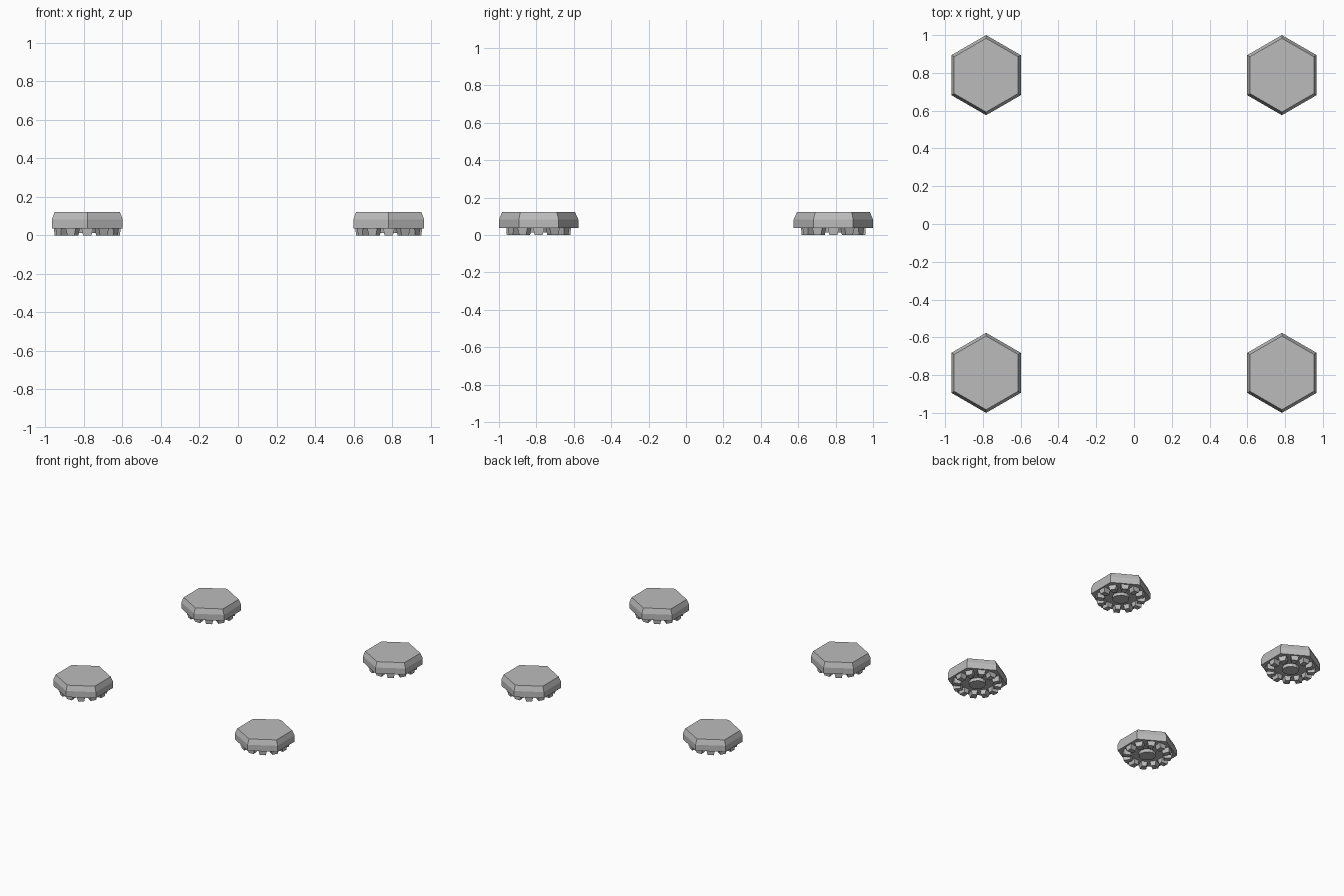
import bpy, bmesh, math
from mathutils import Matrix

if "Cube" in bpy.data.objects:
    bpy.data.objects.remove(bpy.data.objects["Cube"])

grey = bpy.data.materials.new("grey")
grey.diffuse_color = (0.5, 0.5, 0.5, 1)
grey.use_nodes = True
grey.node_tree.nodes["Principled BSDF"].inputs["Base Color"].default_value = grey.diffuse_color

CX, CY = 0.783, 0.788      # foot centres
R = 0.212                  # hexagon circumradius


def lathe(bm, profile, sides, turn):
    """Closed prism-like solid from (radius, z) rings."""
    rings = []
    for r, z in profile:
        rings.append([bm.verts.new((r * math.cos(turn + 2 * math.pi * i / sides),
                                    r * math.sin(turn + 2 * math.pi * i / sides), z))
                      for i in range(sides)])
    bm.faces.new(rings[0][::-1])
    bm.faces.new(rings[-1])
    for a, b in zip(rings, rings[1:]):
        for i in range(sides):
            j = (i + 1) % sides
            bm.faces.new((a[i], a[j], b[j], b[i]))


def stud(bm, angle):
    """Tread lug, tapering towards the ground."""
    m = Matrix.Rotation(angle, 4, 'Z') @ Matrix.Translation((0.145, 0, 0.02))
    made = bmesh.ops.create_cube(bm, size=1, matrix=Matrix.Diagonal((0.056, 0.062, 0.04, 1)))
    for v in made["verts"]:
        if v.co.z < 0:
            v.co.y *= 0.7
            v.co.x *= 0.9
        if v.co.x < 0:
            v.co.y *= 0.75
        v.co = m @ v.co


def finish(name, bm, x, y):
    bmesh.ops.recalc_face_normals(bm, faces=bm.faces)
    me = bpy.data.meshes.new(name)
    bm.to_mesh(me)
    bm.free()
    me.materials.append(grey)
    ob = bpy.data.objects.new(name, me)
    ob.location = (x, y, 0)
    bpy.context.collection.objects.link(ob)


for sx, side in ((-1, "left"), (1, "right")):
    for sy, end in ((-1, "front"), (1, "back")):
        x, y = sx * CX, sy * CY
        # chamfered hexagonal pad
        bm = bmesh.new()
        lathe(bm, [(R, 0.036), (R, 0.083), (R - 0.017, 0.122)], 6, math.pi / 2)
        finish(f"{end}_{side}_hex_pad", bm, x, y)
        # ring of lugs underneath
        bm = bmesh.new()
        for k in range(12):
            stud(bm, k * math.pi / 6)
        finish(f"{end}_{side}_tread_lugs", bm, x, y)
        # round boss in the middle of the underside
        bm = bmesh.new()
        lathe(bm, [(0.06, 0.012), (0.06, 0.04)], 12, 0)
        finish(f"{end}_{side}_centre_boss", bm, x, y)
